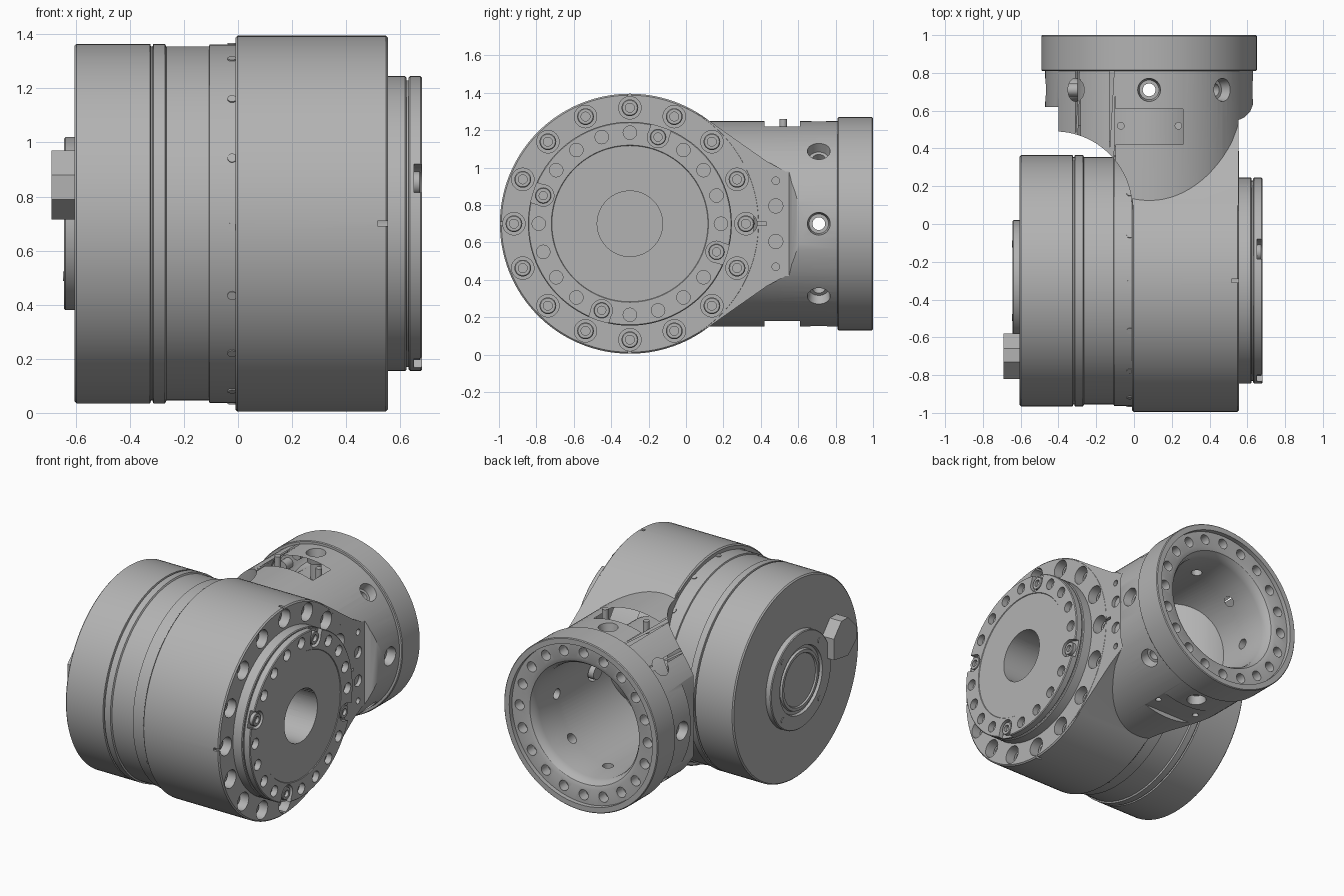
import bpy, bmesh
from math import sin, cos, pi, radians, tau
from mathutils import Matrix, Vector

if "Cube" in bpy.data.objects:
    bpy.data.objects.remove(bpy.data.objects["Cube"])

grey = bpy.data.materials.new("machined grey")
grey.use_nodes = True
grey.diffuse_color = (0.45, 0.45, 0.45, 1)
grey.node_tree.nodes["Principled BSDF"].inputs["Base Color"].default_value = grey.diffuse_color

# Frames: local z runs along the drive axis (+x) or the neck axis (+y)
DRIVE = Matrix(((0, 0, 1, 0), (1, 0, 0, -0.30), (0, 1, 0, 0.70), (0, 0, 0, 1)))
NECK = Matrix(((0, 1, 0, 0.08), (0, 0, 1, 0), (1, 0, 0, 0.70), (0, 0, 0, 1)))
parts = []


def finish(bm, name, frame):
    bm.transform(frame)
    bmesh.ops.recalc_face_normals(bm, faces=bm.faces)
    mesh = bpy.data.meshes.new(name)
    bm.to_mesh(mesh)
    bm.free()
    mesh.materials.append(grey)
    ob = bpy.data.objects.new(name, mesh)
    bpy.context.collection.objects.link(ob)
    return ob


def lathe(name, profile, frame, n=96, ring=False):
    """Revolve (height, radius) points about local z."""
    bm = bmesh.new()
    rows = []
    for h, r in profile:
        if r == 0:
            rows.append([bm.verts.new((0, 0, h))] * n)
        else:
            rows.append([bm.verts.new((r * cos(tau * i / n), r * sin(tau * i / n), h)) for i in range(n)])
    pairs = list(zip(rows, rows[1:])) + ([(rows[-1], rows[0])] if ring else [])
    for a, b in pairs:
        for i in range(n):
            j = (i + 1) % n
            bm.faces.new(list(dict.fromkeys((a[i], a[j], b[j], b[i]))))
    return finish(bm, name, frame)


def rod(r, h0, h1, frame, n=32, name="cutter"):
    return lathe(name, [(h0, 0), (h0, r), (h1, r), (h1, 0)], frame, n)


def prism(name, outline, h0, h1, frame):
    """Extrude an outline along local z."""
    bm = bmesh.new()
    face = bm.faces.new([bm.verts.new((x, y, h0)) for x, y in outline])
    top = bmesh.ops.extrude_face_region(bm, geom=[face])["geom"]
    moved = [v for v in top if isinstance(v, bmesh.types.BMVert)]
    bmesh.ops.translate(bm, verts=moved, vec=(0, 0, h1 - h0))
    return finish(bm, name, frame)


def box(x, y, z, frame=Matrix(), name="cutter"):
    return prism(name, [(x[0], y[0]), (x[1], y[0]), (x[1], y[1]), (x[0], y[1])], z[0], z[1], frame)


def boolean(ob, tools, mode):
    """Apply each tool to the part, then discard it."""
    for tool in tools:
        mod = ob.modifiers.new("cut", "BOOLEAN")
        mod.operation, mod.solver, mod.object = mode, "EXACT", tool
    graph = bpy.context.evaluated_depsgraph_get()
    graph.update()
    mesh = bpy.data.meshes.new_from_object(ob.evaluated_get(graph))
    ob.modifiers.clear()
    ob.data = mesh
    for tool in tools:
        bpy.data.objects.remove(tool)
    return ob


def merge(obs):
    """Join separate cutters that do not touch into one mesh."""
    bm = bmesh.new()
    for ob in obs:
        bm.from_mesh(ob.data)
        bpy.data.objects.remove(ob)
    return finish(bm, "cutters", Matrix())


def polar(frame, r, angle, h=0):
    return frame @ Matrix.Translation((r * cos(angle), r * sin(angle), h))


def throat(name, r, arc, xmax, y0, y1, steps):
    """Round neck trimmed by a curved elbow outline seen from above."""
    bend = [(-0.42 + arc * cos(a), 0.08 + arc * sin(a)) for a in [radians(87 * i / 24) for i in range(24, -1, -1)]]
    outline = [(bend[-1][0], y0), (xmax, y0)] + steps + bend
    slab = prism("slab", outline, -0.2, 1.6, Matrix())
    return boolean(rod(r, y0 - 0.05, y1, NECK, 96, name), [slab], "INTERSECT")


# Housing: drum, webs running into the neck, and neck
housing = lathe("housing", [(-0.01, 0), (-0.01, 0.687), (-0.002, 0.695), (0.547, 0.695),
                            (0.555, 0.687), (0.555, 0)], DRIVE, 128)
half = [(0.0, 0.62), (0.11, 0.56), (0.28, 0.44), (0.43, 0.335), (0.55, 0.27)]
web = prism("web", [(y + 0.3, z) for y, z in half] + [(y + 0.3, -z) for y, z in reversed(half)],
            -0.007, 0.554, DRIVE)
neck = throat("neck", 0.55, 0.41, 0.553, -0.3, 0.83,
              [(0.553, 0.55), (0.585, 0.565), (0.615, 0.595), (0.629, 0.63), (0.7, 0.63),
               (0.7, 0.9), (-0.5, 0.9), (-0.5, 0.62), (-0.40, 0.62)])
collar = lathe("collar", [(0.81, 0), (0.81, 0.565), (0.815, 0.57), (0.995, 0.57), (1.0, 0.565), (1.0, 0)], NECK, 128)
boolean(housing, [web, neck, collar], "UNION")

# Neck bore with recessed rim and rounded mouth
bore = throat("bore", 0.38, 0.46, 0.48, 0.1, 0.7, [(0.48, 0.9), (-0.398, 0.9)])
mouth = lathe("mouth", [(0.66, 0), (0.66, 0.38), (0.90, 0.38), (0.935, 0.388), (0.96, 0.405), (0.97, 0.43),
                        (0.97, 0.53), (1.05, 0.53), (1.05, 0)], NECK)
flats = [box((-0.2, 0.4), (0.42, 0.61), z) for z in ((1.22, 1.5), (-0.1, 0.18))]
boolean(housing, [bore, mouth] + flats, "DIFFERENCE")

# Radial holes round the neck, rim bolt holes, pad holes
cuts = []
OUT = Matrix(((0, 0, 1, 0), (1, 0, 0, 0), (0, 1, 0, 0), (0, 0, 0, 1)))
for i in range(8):
    frame = NECK @ Matrix.Translation((0, 0, 0.71)) @ Matrix.Rotation(i * pi / 4, 4, "Z") @ OUT
    cuts.append(lathe("cutter", [(0.3, 0), (0.3, 0.034), (0.49, 0.034), (0.49, 0.052), (0.555, 0.062),
                                 (0.7, 0.062), (0.7, 0)], frame, 32))
cuts += [rod(0.034, 0.90, 1.02, polar(NECK, 0.475, i * tau / 20), 20) for i in range(20)]
for x in (-0.07, 0.235):
    for z in (1.18, 0.14):
        cuts.append(rod(0.02, z, z + 0.08, Matrix.Translation((x, 0.52, 0)), 16))
for z, r in ((-0.23, 0.02), (-0.095, 0.038), (0.095, 0.038), (0.23, 0.02)):
    cuts.append(rod(r, 0.53, 0.6, DRIVE @ Matrix.Translation((0.78, z, 0)), 20))

# Face bolt holes, index notches and central bore of the housing
cuts += [rod(0.06, 0.44, 0.6, polar(DRIVE, 0.62, i * tau / 16), 32) for i in range(16)]
cuts.append(rod(0.175, 0.3, 0.7, DRIVE, 64))
boolean(housing, [merge(cuts)], "DIFFERENCE")
notches = [box((0.67, 0.73), (-0.009, 0.009), (0.515, 0.6), DRIVE @ Matrix.Rotation(i * pi / 2, 4, "Z"))
           for i in range(4)]
boolean(housing, [merge(notches)], "DIFFERENCE")
parts.append(housing)

# Socket screws sunk in the face holes
for i in range(16):
    parts.append(lathe("face_screw", [(0.43, 0), (0.43, 0.045), (0.50, 0.045), (0.505, 0.04), (0.505, 0.024),
                                      (0.47, 0.024), (0.47, 0)], polar(DRIVE, 0.62, i * tau / 16), 18))

# Inner drum seen through the neck bore
parts.append(lathe("inner_drum", [(0.02, 0.36), (0.02, 0.47), (0.14, 0.47), (0.14, 0.5), (0.30, 0.5),
                                  (0.30, 0.47), (0.5, 0.47), (0.5, 0.36)], DRIVE, ring=True))

# Output flange with bolt circle, open screw pockets and central bore
flange = lathe("output_flange", [(0.55, 0), (0.55, 0.545), (0.618, 0.545), (0.623, 0.54), (0.623, 0.53), (0.631, 0.53),
                                 (0.631, 0.54), (0.636, 0.545), (0.675, 0.545), (0.68, 0.54), (0.68, 0.42),
                                 (0.676, 0.417), (0.676, 0)], DRIVE, 128)
pockets = {4, 9, 14, 19}
cuts = [rod(0.036, 0.64, 0.7, polar(DRIVE, 0.487, i * tau / 20), 20) for i in range(20) if i not in pockets]
cuts.append(rod(0.175, 0.5, 0.75, DRIVE, 64))
boolean(flange, [merge(cuts)], "DIFFERENCE")
slots = []
for i in pockets:
    a = i * tau / 20
    slots.append(rod(0.057, 0.65, 0.72, polar(DRIVE, 0.487, a)))
    slots.append(box((0.487, 0.6), (-0.055, 0.055), (0.651, 0.71), DRIVE @ Matrix.Rotation(a, 4, "Z")))
    parts.append(lathe("flange_screw", [(0.64, 0), (0.64, 0.042), (0.672, 0.042), (0.675, 0.039), (0.675, 0.022),
                                        (0.655, 0.022), (0.655, 0)], polar(DRIVE, 0.487, a), 24))
boolean(flange, slots, "DIFFERENCE")
parts.append(flange)

# Motor drum with grooves
parts.append(lathe("motor", [(-0.605, 0), (-0.605, 0.657), (-0.597, 0.665), (-0.325, 0.665), (-0.322, 0.655),
                             (-0.316, 0.655), (-0.313, 0.665), (-0.27, 0.665), (-0.265, 0.655), (-0.108, 0.655),
                             (-0.105, 0.663), (0.01, 0.663), (0.01, 0)], DRIVE, 128))
for i in range(16):
    frame = DRIVE @ Matrix.Translation((0, 0, -0.022)) @ Matrix.Rotation((i + 0.05) * tau / 16, 4, "Z") @ OUT
    parts.append(rod(0.017, 0.65, 0.668, frame, 16, "edge_stud"))

# Rear cap with stepped centre and four small screws
parts.append(lathe("rear_cap", [(-0.60, 0), (-0.60, 0.32), (-0.638, 0.32), (-0.643, 0.315), (-0.643, 0.225),
                                (-0.625, 0.22), (-0.625, 0.20), (-0.64, 0.195), (-0.64, 0.175), (-0.63, 0.17),
                                (-0.63, 0)], DRIVE))
for i in range(4):
    parts.append(rod(0.018, -0.647, -0.63, polar(DRIVE, 0.275, (i + 0.5) * pi / 2), 16, "cap_screw"))

# Cable connector beside the cap
parts.append(prism("connector", [(-0.28, 0.04), (-0.28, 0.18), (-0.36, 0.27), (-0.43, 0.27), (-0.52, 0.18),
                                 (-0.52, 0.09), (-0.43, 0.015)], -0.69, -0.60, DRIVE))

# Smooth shading with crisp edges
bpy.ops.object.select_all(action="DESELECT")
for ob in parts:
    ob.select_set(True)
bpy.context.view_layer.objects.active = housing
bpy.ops.object.shade_smooth_by_angle(angle=radians(30))
